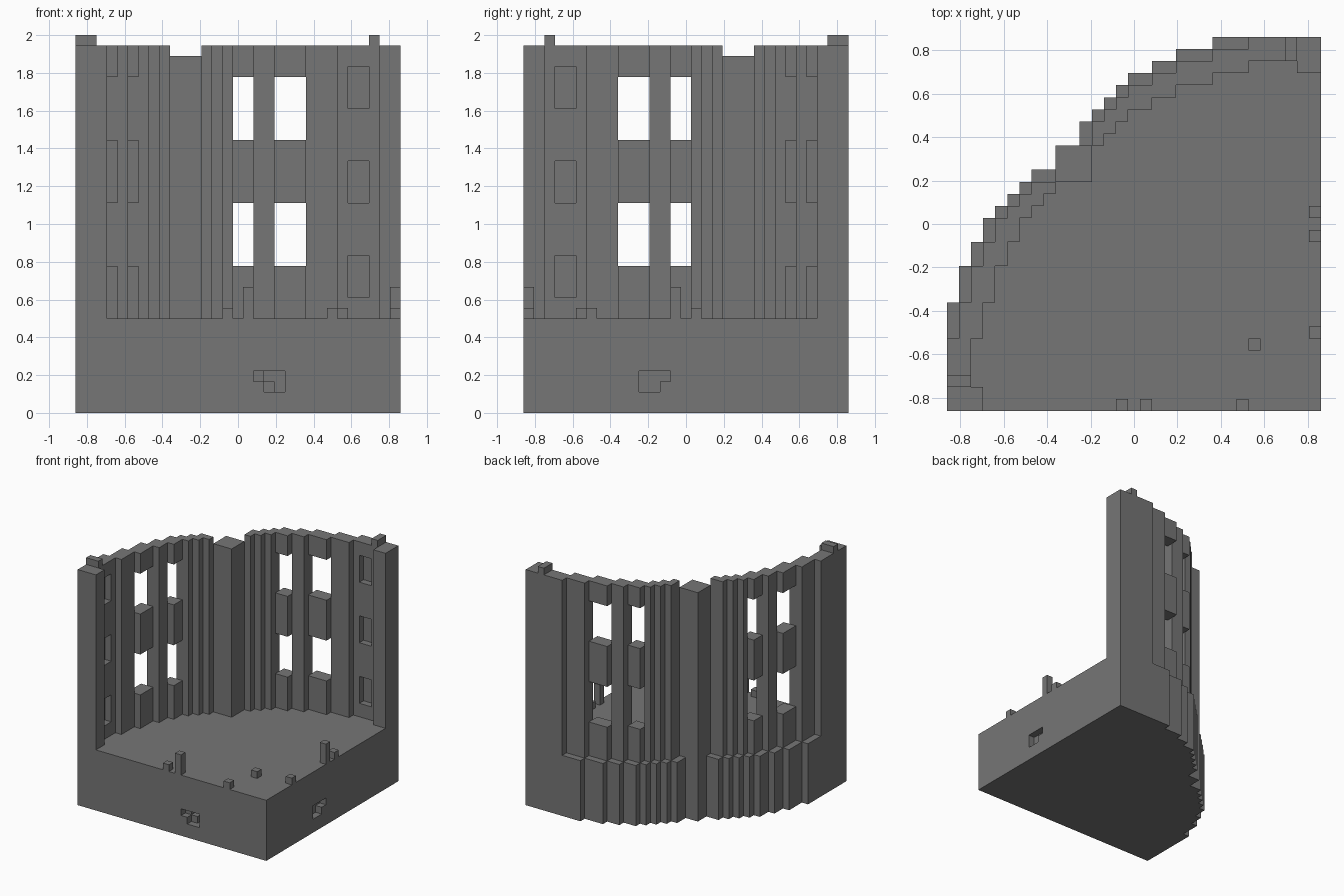
import bpy, bmesh

UNIT = 1 / 18      # size of one building cell
N = 31             # cells along each side of the plan
FLOOR, TOP = 9, 35

cube = bpy.data.objects.get("Cube")
if cube:
    bpy.data.objects.remove(cube, do_unlink=True)

stone = bpy.data.materials.new("grey_stone")
stone.use_nodes = True
GREY = (0.18, 0.18, 0.18, 1)
stone.diffuse_color = GREY
stone.node_tree.nodes["Principled BSDF"].inputs["Base Color"].default_value = GREY


def flip(x, y):
    """Reflect a plan position across the diagonal of the quarter tower."""
    return N - y, N - x


def finish(name, bm, mirrored=False):
    """Scale cells to scene size and make an object."""
    for v in bm.verts:
        x, y = flip(v.co.x, v.co.y) if mirrored else v.co.xy
        v.co = ((x - N / 2) * UNIT, (y - N / 2) * UNIT, v.co.z * UNIT)
    bmesh.ops.recalc_face_normals(bm, faces=bm.faces)
    mesh = bpy.data.meshes.new(name)
    bm.to_mesh(mesh)
    bm.free()
    mesh.materials.append(stone)
    obj = bpy.data.objects.new(name, mesh)
    bpy.context.collection.objects.link(obj)
    return obj


def add_prism(bm, points, direction):
    face = bm.faces.new([bm.verts.new(p) for p in points])
    moved = bmesh.ops.extrude_face_region(bm, geom=[face], use_keep_orig=True)
    verts = [g for g in moved["geom"] if isinstance(g, bmesh.types.BMVert)]
    bmesh.ops.translate(bm, verts=verts, vec=direction)


def blocks(name, boxes, mirrored=False):
    """Object made of boxes given as (x0, x1, y0, y1, z0, z1)."""
    bm = bmesh.new()
    for x0, x1, y0, y1, z0, z1 in boxes:
        add_prism(bm, [(x0, y0, z0), (x1, y0, z0), (x1, y1, z0), (x0, y1, z0)],
                  (0, 0, z1 - z0))
    return finish(name, bm, mirrored)


def cut(target, cutter):
    mod = target.modifiers.new("cut", 'BOOLEAN')
    mod.operation, mod.solver, mod.object = 'DIFFERENCE', 'EXACT', cutter
    cutter.hide_render = True
    bpy.context.view_layer.objects.active = target
    bpy.ops.object.modifier_apply(modifier=mod.name)
    bpy.data.objects.remove(cutter, do_unlink=True)


# Solid base with a stepped curved back
steps = [(31, 31), (22, 31), (19, 30), (17, 29), (15, 28),
         (14, 27), (13, 26), (12, 25), (11, 24), (9, 22)]
half = [steps[0]]
for (x0, _), (x1, y1) in zip(steps, steps[1:]):
    if half[-1] != (x0, y1):
        half.append((x0, y1))
    half.append((x1, y1))
outline = half + [flip(*p) for p in reversed(half[:-1])] + [(N, 0)]
bm = bmesh.new()
add_prism(bm, [(x, y, 0) for x, y in outline], (0, 0, FLOOR))
base = finish("base", bm)

# L-shaped recesses in the two flat sides of the base
ell = [(17, 4), (20, 4), (20, 2), (18, 2), (18, 3), (17, 3)]
for name, depth, mirrored in (("front_recess", 2, False), ("side_recess", 1, True)):
    bm = bmesh.new()
    add_prism(bm, [(x, -1, z) for x, z in ell], (0, depth + 1, 0))
    cut(base, finish(name, bm, mirrored))
blocks("recess_stones", [(17, 18, 1, 2, 3, 4), (18, 19, 1, 2, 2, 3)])

# Wall bays: left edge, right edge, outer face
piers = [(22, 25, 30), (17, 19, 28), (14, 15, 26), (13, 14, 25), (12, 13, 24)]
window_bays = [(19, 22, 29), (15, 17, 27)]
spandrels = [(FLOOR, 14), (20, 26), (32, TOP)]
niche_fill = [(FLOOR, 11), (15, 20), (24, 29), (33, TOP)]

for side, mirrored in (("back", False), ("side", True)):
    blocks(side + "_wall_piers",
           [(a, b, y - 2, y, FLOOR, TOP) for a, b, y in piers], mirrored)
    blocks(side + "_wall_spandrels",
           [(a, b, y - 2, y, lo, hi) for a, b, y in window_bays
            for lo, hi in spandrels], mirrored)
    # End bay with three shallow niches on the inside
    blocks(side + "_wall_niche_bay",
           [(25, 29, 30, 31, FLOOR, TOP), (25, 26, 29, 30, FLOOR, TOP),
            (28, 29, 29, 30, FLOOR, TOP)]
           + [(26, 28, 29, 30, lo, hi) for lo, hi in niche_fill], mirrored)
    blocks(side + "_end_post", [(29, 31, 28, 31, FLOOR, TOP)], mirrored)
    blocks(side + "_wall_stub", [(28, 29, 29, 31, TOP, TOP + 1)], mirrored)
    # Broken masonry along the open edge of the floor
    blocks(side + "_floor_stubs",
           [(x, x + 1, 0, 1, FLOOR, z) for x, z in ((14, 10), (16, 12), (24, 10))],
           mirrored)

# Corner column between the two walls, and a loose stone on the floor
blocks("corner_column", [(9, 12, 19, 22, FLOOR, TOP - 1)])
blocks("floor_stone", [(25, 26, 5, 6, FLOOR, FLOOR + 1)])
